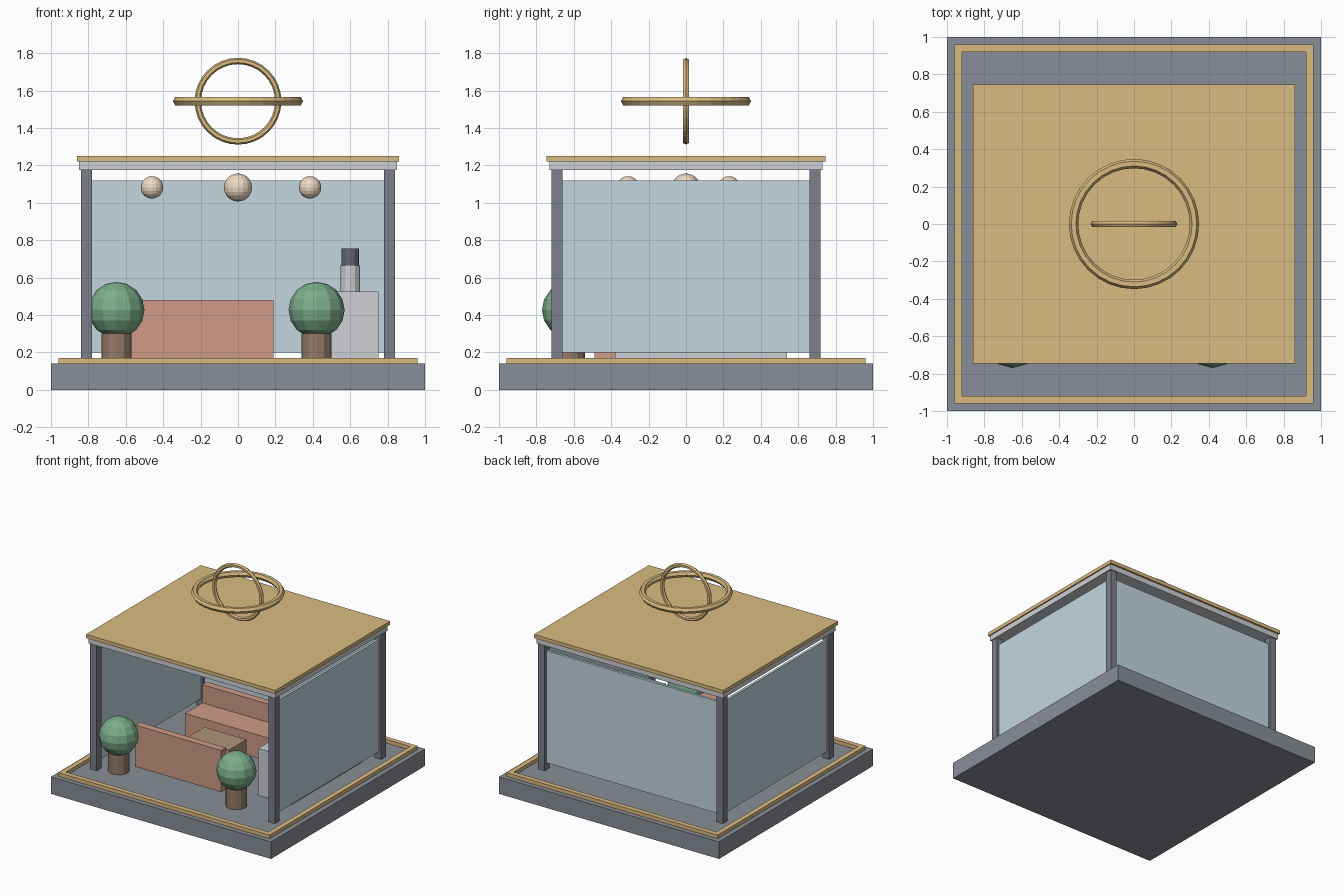
import bpy
import math

if "Cube" in bpy.data.objects:
    bpy.data.objects.remove(bpy.data.objects["Cube"])


def material(name, r, g, b):
    m = bpy.data.materials.new(name)
    m.diffuse_color = (r, g, b, 1)
    m.use_nodes = True
    m.node_tree.nodes["Principled BSDF"].inputs["Base Color"].default_value = m.diffuse_color
    return m


STONE = material("stone", 0.25, 0.27, 0.31)
POST = material("post_grey", 0.20, 0.21, 0.26)
GOLD = material("gold", 0.70, 0.50, 0.22)
GLASS = material("glass", 0.55, 0.68, 0.74)
PALE = material("pale_grey", 0.62, 0.63, 0.66)
DARK = material("dark_metal", 0.12, 0.14, 0.17)
CORAL = material("coral", 0.63, 0.33, 0.25)
WOOD = material("wood", 0.42, 0.30, 0.20)
CLAY = material("clay", 0.30, 0.20, 0.14)
LEAF = material("leaf", 0.20, 0.42, 0.26)
LAMP = material("lamp", 0.85, 0.70, 0.55)


def finish(name, mat):
    ob = bpy.context.object
    ob.name = name
    ob.data.materials.append(mat)
    return ob


def box(name, xs, ys, zs, mat):
    """Box from its extents along each axis."""
    bpy.ops.mesh.primitive_cube_add(
        size=1, location=[(a + b) / 2 for a, b in (xs, ys, zs)])
    ob = bpy.context.object
    ob.scale = [b - a for a, b in (xs, ys, zs)]
    bpy.ops.object.transform_apply(location=False, rotation=False, scale=True)
    return finish(name, mat)


def cylinder(name, x, y, r, z0, z1, sides, mat):
    bpy.ops.mesh.primitive_cylinder_add(
        vertices=sides, radius=r, depth=z1 - z0, location=(x, y, (z0 + z1) / 2))
    return finish(name, mat)


def ball(name, loc, r, segs, rings, mat):
    bpy.ops.mesh.primitive_uv_sphere_add(
        segments=segs, ring_count=rings, radius=r, location=loc)
    return finish(name, mat)


def ring(name, major, minor, rot, mat):
    bpy.ops.mesh.primitive_torus_add(
        major_segments=32, minor_segments=6, major_radius=major,
        minor_radius=minor, location=(0, 0, 1.543), rotation=rot)
    return finish(name, mat)


# Plinth with raised gold border
F = 0.14
box("plinth", (-1, 1), (-1, 1), (0, F), STONE)
for s, side in ((-1, "a"), (1, "b")):
    lo, hi = sorted((s * 0.92, s * 0.96))
    box("border_x_" + side, (-0.96, 0.96), (lo, hi), (F, 0.17), GOLD)
    box("border_y_" + side, (lo, hi), (-0.92, 0.92), (F, 0.17), GOLD)

# Corner posts
for sx in (-1, 1):
    for sy in (-1, 1):
        x, y = sx * 0.81, sy * 0.69
        box("corner_post", (x - 0.03, x + 0.03), (y - 0.03, y + 0.03), (F, 1.175), POST)

# Glass on three sides, front left open
for s in (-1, 1):
    box("side_glass", (s * 0.81 - 0.01, s * 0.81 + 0.01), (-0.66, 0.66), (0.20, 1.12), GLASS)
box("back_glass", (-0.78, 0.78), (0.68, 0.70), (0.20, 1.12), GLASS)

# Flat roof
box("ceiling", (-0.85, 0.85), (-0.73, 0.73), (1.175, 1.22), PALE)
box("roof_cap", (-0.86, 0.86), (-0.745, 0.745), (1.22, 1.25), GOLD)

# Crossed rings over the roof
ring("flat_ring", 0.323, 0.025, (0, 0, 0), GOLD)
ring("upright_ring", 0.215, 0.017, (math.pi / 2, 0, 0), GOLD)


def sofa(name, outer, d):
    """Sofa whose back is at y=outer and which faces along direction d."""
    xs = (-0.59, 0.19)

    def span(a, b):
        return sorted((outer + d * a, outer + d * b))
    box(name + "_base", xs, span(0, 0.285), (F, 0.235), CORAL)
    box(name + "_seat", xs, span(0.06, 0.285), (0.235, 0.33), CORAL)
    box(name + "_backrest", xs, span(0, 0.06), (0.235, 0.48), CORAL)


# Facing sofas and low table
sofa("front_sofa", -0.49, 1)
sofa("back_sofa", 0.44, -1)
box("low_table", (-0.38, 0.0), (-0.12, 0.11), (F, 0.29), WOOD)

# Counter with machine
box("counter", (0.45, 0.75), (-0.38, 0.54), (F, 0.525), PALE)
cylinder("machine_body", 0.60, 0.08, 0.053, 0.525, 0.665, 12, PALE)
cylinder("machine_top", 0.60, 0.08, 0.047, 0.665, 0.755, 12, DARK)

# Potted round bushes
for x in (-0.65, 0.42):
    cylinder("planter", x, -0.62, 0.08, F, 0.30, 12, CLAY)
    ball("bush", (x, -0.62, 0.427), 0.15, 12, 8, LEAF)

# Globe lamps under the ceiling
for x, y, r in ((-0.46, -0.31, 0.06), (0, 0, 0.075), (0.385, 0.23, 0.06)):
    ball("globe_lamp", (x, y, 1.082), r, 16, 10, LAMP)
